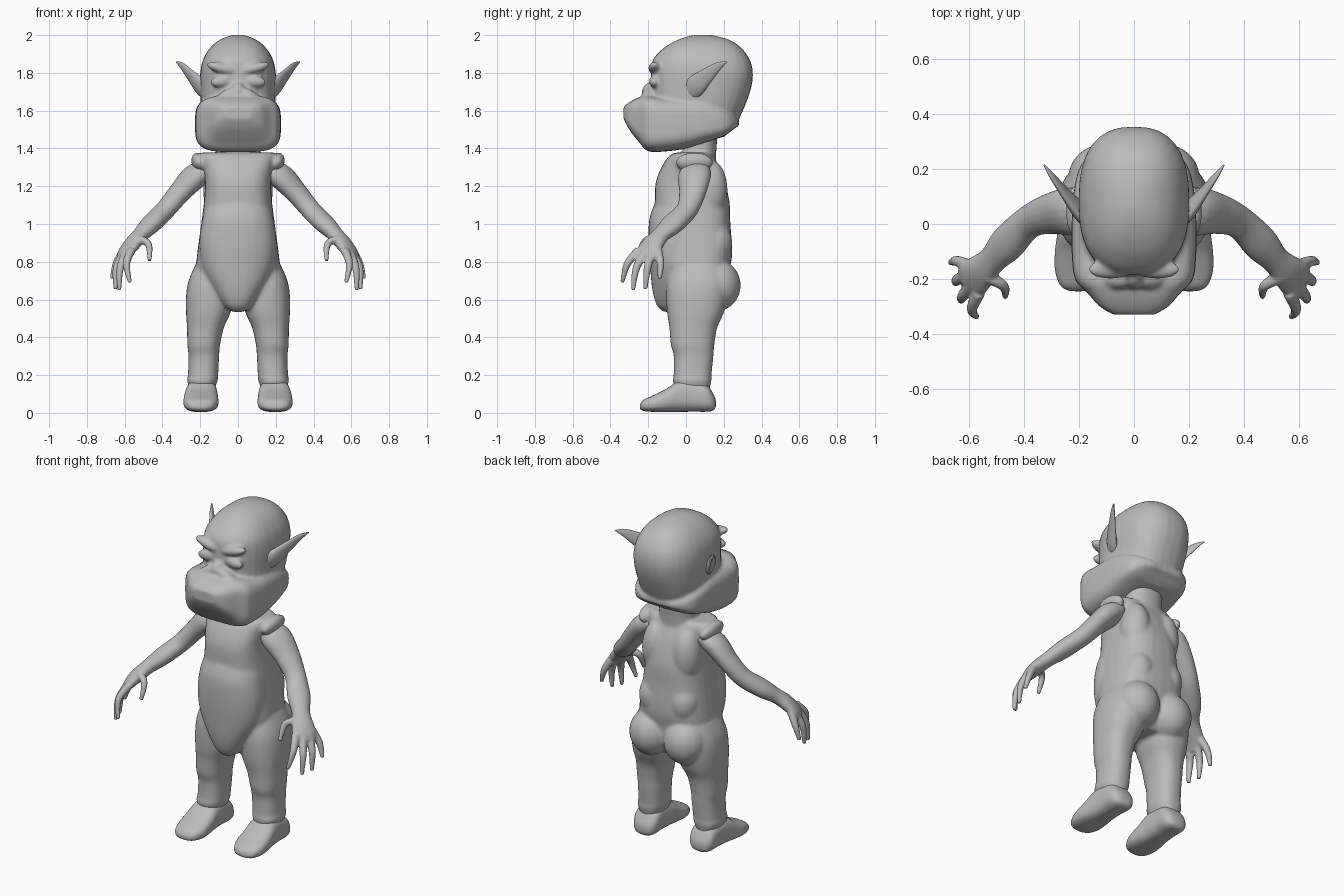
import bpy, bmesh, math
from mathutils import Vector, Matrix

clay = bpy.data.materials.new("plain_grey")
clay.diffuse_color = (0.5, 0.5, 0.5, 1)


def spline(rows, steps=5):
    """Smoothly interpolate rows of section values."""
    out = []
    for i in range(len(rows) - 1):
        p0, p1 = rows[max(i - 1, 0)], rows[i]
        p2, p3 = rows[i + 1], rows[min(i + 2, len(rows) - 1)]
        for k in range(steps):
            t = k / steps
            out.append([0.5 * (2 * b + (c - a) * t + (2 * a - 5 * b + 4 * c - d) * t * t
                        + (3 * b - a - 3 * c + d) * t ** 3) for a, b, c, d in zip(p0, p1, p2, p3)])
    return out + [list(rows[-1])]


def skin(bm, sections, count=32):
    """Join sections (centre, axis u, axis v, squareness) into a closed skin."""
    rings = []
    for c, u, v, n in sections:
        ring = []
        for k in range(count):
            a = 2 * math.pi * k / count
            ca, sa = math.cos(a), math.sin(a)
            ring.append(bm.verts.new(c + u * math.copysign(abs(ca) ** (2 / n), ca)
                                     + v * math.copysign(abs(sa) ** (2 / n), sa)))
        rings.append(ring)
    for r, q in zip(rings, rings[1:]):
        for k in range(count):
            j = (k + 1) % count
            bm.faces.new((r[k], r[j], q[j], q[k]))
    bm.faces.new(rings[0][::-1])
    bm.faces.new(rings[-1])


def upright(bm, rows, n=2.3, s=1):
    """Rows: z, y front, y back, x inner, x outer."""
    skin(bm, [(Vector((s * (e + d) / 2, (b + c) / 2, z)), Vector(((e - d) / 2, 0, 0)),
               Vector((0, (c - b) / 2, 0)), n) for z, b, c, d, e in spline(rows)])


def lengthwise(bm, rows, n=3, s=1):
    """Rows: y, z low, z high, x inner, x outer."""
    skin(bm, [(Vector((s * (e + d) / 2, y, (b + c) / 2)), Vector(((e - d) / 2, 0, 0)),
               Vector((0, 0, (c - b) / 2)), n) for y, b, c, d, e in spline(rows)])


def limb(bm, rows, side, s=1, count=20):
    """Rows: x, y, z, width radius, thickness radius."""
    pts = spline(rows)
    pos = [Vector(p[:3]) for p in pts]
    secs = []
    for i, p in enumerate(pts):
        d = (pos[min(i + 1, len(pos) - 1)] - pos[max(i - 1, 0)]).normalized()
        u = Vector(side)
        u = (u - d * u.dot(d)).normalized()
        v = d.cross(u)
        m = Vector((s, 1, 1))
        secs.append((pos[i] * m, u * m * p[3], v * m * p[4], 2))
    skin(bm, secs, count)


def blob(bm, c, r, rot=0):
    m = Matrix.Translation(c) @ Matrix.Rotation(rot, 4, 'Y') @ Matrix.Diagonal((*r, 1))
    bmesh.ops.create_uvsphere(bm, u_segments=24, v_segments=16, radius=1, matrix=m)


def finish(bm, name, voxel=0, smooth=4):
    """Make the object and melt its overlapping masses into one skin."""
    bmesh.ops.recalc_face_normals(bm, faces=bm.faces)
    me = bpy.data.meshes.new(name)
    bm.to_mesh(me)
    bm.free()
    me.materials.append(clay)
    ob = bpy.data.objects.new(name, me)
    bpy.context.collection.objects.link(ob)
    bpy.context.view_layer.objects.active = ob
    if voxel:
        mod = ob.modifiers.new("melt", 'REMESH')
        mod.mode, mod.voxel_size, mod.use_smooth_shade = 'VOXEL', voxel, True
        bpy.ops.object.modifier_apply(modifier=mod.name)
        mod = ob.modifiers.new("soften", 'SMOOTH')
        mod.factor, mod.iterations = 0.5, smooth
        bpy.ops.object.modifier_apply(modifier=mod.name)
    for p in ob.data.polygons:
        p.use_smooth = True
    return ob


# Head: skull, broad square muzzle wrapping to the nape, and face forms
bm = bmesh.new()
upright(bm, [(1.46, -.08, .2, -.15, .15), (1.53, -.15, .265, -.18, .18), (1.62, -.18, .31, -.195, .195),
             (1.72, -.185, .345, -.2, .2), (1.8, -.185, .354, -.2, .2), (1.87, -.175, .338, -.185, .185),
             (1.93, -.12, .295, -.15, .15), (1.97, -.055, .24, -.105, .105),
             (1.993, .01, .17, -.055, .055), (2.002, .06, .12, -.015, .015)], 2.5)
lengthwise(bm, [(-.33, 1.555, 1.62, -.075, .075), (-.3, 1.5, 1.645, -.125, .125), (-.25, 1.435, 1.67, -.17, .17),
                (-.2, 1.385, 1.68, -.215, .215), (-.1, 1.385, 1.67, -.227, .227), (0, 1.40, 1.67, -.227, .227),
                (.1, 1.43, 1.655, -.222, .222), (.2, 1.465, 1.61, -.2, .2), (.25, 1.5, 1.575, -.16, .16),
                (.28, 1.52, 1.55, -.1, .1)], 4)
blob(bm, (0, -.19, 1.69), (.04, .045, .06))
for s in (-1, 1):
    blob(bm, (s * .085, -.165, 1.825), (.085, .035, .028), s * -.25)
    blob(bm, (s * .09, -.17, 1.755), (.06, .026, .03), s * .1)
    blob(bm, (s * .06, -.2, 1.68), (.07, .035, .03), s * .5)
finish(bm, "head", .01, 4)

# Body: torso, belly, buttocks, neck and legs
bm = bmesh.new()
upright(bm, [(.56, -.06, .16, -.16, .16), (.65, -.1, .22, -.225, .225), (.75, -.13, .23, -.225, .225),
             (.85, -.16, .245, -.215, .215), (1.0, -.165, .235, -.195, .195), (1.12, -.165, .23, -.18, .18),
             (1.22, -.16, .205, -.175, .175), (1.3, -.13, .175, -.185, .185), (1.36, -.09, .145, -.2, .2),
             (1.378, -.055, .125, -.19, .19)], 2.8)
upright(bm, [(.535, -.12, -.06, -.03, .03), (.57, -.155, .05, -.08, .08), (.65, -.178, .1, -.135, .135),
             (.77, -.19, .1, -.19, .19), (.9, -.198, .1, -.205, .205), (1.02, -.195, .1, -.19, .19),
             (1.1, -.17, .1, -.17, .17)], 2.3)
upright(bm, [(1.3, -.03, .16, -.13, .13), (1.38, -.02, .16, -.11, .11), (1.5, 0, .17, -.11, .11)])
for s in (-1, 1):
    blob(bm, (s * .115, .165, .675), (.125, .125, .135))
    blob(bm, (s * .1, .13, 1.18), (.085, .09, .16))
    blob(bm, (s * .1, .15, .9), (.09, .095, .12))
    blob(bm, (s * .205, .045, 1.325), (.04, .1, .055), s * .4)
    upright(bm, [(.11, -.05, .12, .13, .25), (.17, -.07, .135, .108, .27), (.2, -.065, .135, .105, .265),
                 (.3, -.065, .145, .1, .262), (.36, -.08, .15, .095, .268), (.45, -.088, .165, .075, .27),
                 (.53, -.1, .2, .04, .275), (.62, -.105, .22, .02, .275), (.7, -.1, .22, .02, .262),
                 (.78, -.08, .2, .03, .228)], 2.4, s)
finish(bm, "body", .01, 5)

for s, tag in ((-1, "right"), (1, "left")):
    # Arm flowing into the palm, four fingers and a thumb
    bm = bmesh.new()
    side = (.45, .85, 0)
    limb(bm, [(.16, .05, 1.29, .075, .05), (.23, .045, 1.25, .09, .065), (.31, .035, 1.165, .074, .056),
              (.385, .005, 1.075, .06, .052), (.46, -.07, 1.0, .066, .05), (.515, -.13, .945, .052, .04),
              (.555, -.17, .90, .062, .038), (.59, -.2, .855, .072, .03), (.613, -.212, .82, .055, .02)], side, s)
    for base, mid, tip in (((.605, -.15, .86), (.645, -.135, .79), (.668, -.14, .71)),
                           ((.61, -.185, .84), (.645, -.205, .76), (.648, -.215, .655)),
                           ((.595, -.225, .84), (.625, -.265, .76), (.628, -.28, .65)),
                           ((.565, -.25, .86), (.59, -.31, .79), (.572, -.338, .69)),
                           ((.535, -.19, .92), (.475, -.225, .895), (.468, -.265, .805))):
        limb(bm, [(*base, .025, .023), (*mid, .02, .019), (*tip, .011, .011)], side, s, 12)
    finish(bm, "arm_" + tag, .007, 2)

    # Foot with a sloping instep
    bm = bmesh.new()
    lengthwise(bm, [(-.245, .02, .045, .17, .235), (-.225, .01, .07, .13, .268), (-.17, .005, .095, .105, .288),
                    (-.1, .004, .13, .104, .288), (-.04, .005, .17, .108, .28), (.04, .006, .18, .112, .272),
                    (.11, .006, .15, .112, .268), (.145, .012, .1, .13, .25), (.158, .03, .07, .16, .22)], 2.7, s)
    finish(bm, "foot_" + tag, .01, 2)

    # Pointed ear swept up and back
    bm = bmesh.new()
    limb(bm, [(.165, .02, 1.70, .055, .03), (.205, .055, 1.735, .055, .025), (.25, .11, 1.785, .04, .016),
              (.295, .17, 1.835, .022, .01), (.327, .215, 1.858, .003, .003)], (.1, .6, -.75), s)
    finish(bm, "ear_" + tag)
